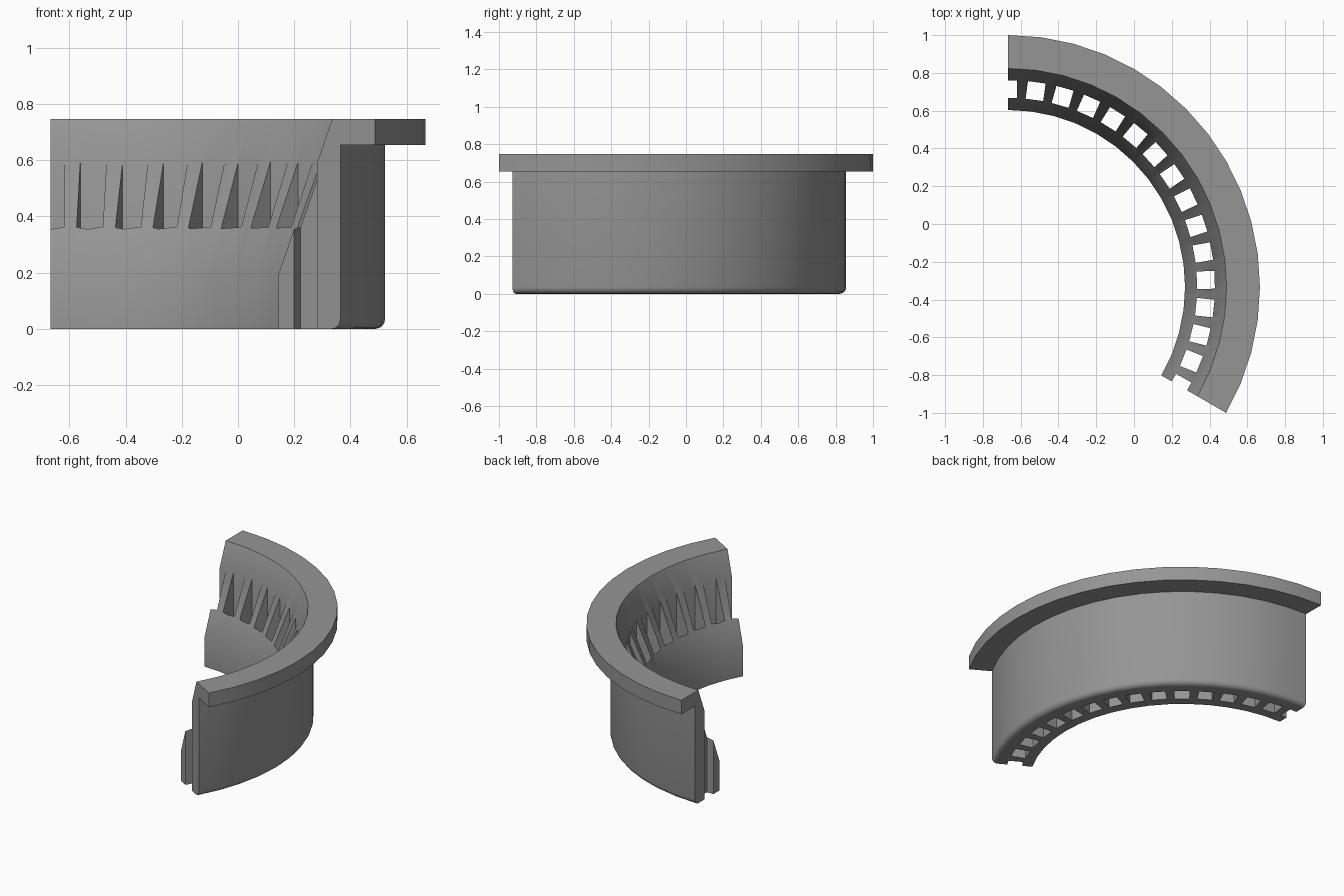
import bpy, bmesh, math
from mathutils import Matrix, Vector

if "Cube" in bpy.data.objects:
    bpy.data.objects.remove(bpy.data.objects["Cube"])

R = 4 / 3                                  # flange radius
CENTRE = Vector((-R / 2, -1 / 3, 0))       # axis of the ring sector
START, SWEEP, STEPS = math.radians(-30), math.radians(120), 16

grey = bpy.data.materials.new("grey")
grey.diffuse_color = (0.3, 0.3, 0.3, 1)
grey.use_nodes = True
grey.node_tree.nodes["Principled BSDF"].inputs["Base Color"].default_value = grey.diffuse_color


def make_object(name, bm):
    bmesh.ops.recalc_face_normals(bm, faces=bm.faces)
    mesh = bpy.data.meshes.new(name)
    bm.to_mesh(mesh)
    bm.free()
    mesh.materials.append(grey)
    ob = bpy.data.objects.new(name, mesh)
    bpy.context.collection.objects.link(ob)
    return ob


# Cross-section (radius, height): rounded lower outer edge, flange, sloped inner face
fillet = 0.035
profile = [(0.937, 0.0)]
for i in range(5):
    a = math.radians(-90 + 22.5 * i)
    profile.append((1.19 - fillet + fillet * math.cos(a), fillet + fillet * math.sin(a)))
profile += [(1.19, 0.654), (R, 0.654), (R, 0.747), (1.157, 0.747), (0.937, 0.197)]

# Ring sector swept around the axis, with capped ends
bm = bmesh.new()
rings = []
for s in range(STEPS + 1):
    a = START + SWEEP * s / STEPS
    rings.append([bm.verts.new(CENTRE + Vector((r * math.cos(a), r * math.sin(a), z)))
                  for r, z in profile])
n = len(profile)
for r0, r1 in zip(rings, rings[1:]):
    for i in range(n):
        j = (i + 1) % n
        bm.faces.new((r0[i], r0[j], r1[j], r1[i]))
bm.faces.new(rings[0])
bm.faces.new(rings[-1])
ring = make_object("flanged_ring_sector", bm)

# Vertical slots every 8 degrees, half slots at both ends
bm = bmesh.new()
for k in range(16):
    a = START + SWEEP * k / 15
    m = (Matrix.Translation(CENTRE) @ Matrix.Rotation(a, 4, 'Z')
         @ Matrix.Translation((1.047, 0, 0.3)) @ Matrix.Diagonal((0.094, 0.094, 0.8, 1)))
    bmesh.ops.create_cube(bm, size=1, matrix=m)
cutter = make_object("slot_cutter", bm)
cutter.hide_render = True

mod = ring.modifiers.new("slots", 'BOOLEAN')
mod.operation = 'DIFFERENCE'
mod.solver = 'EXACT'
mod.object = cutter
bpy.context.view_layer.objects.active = ring
ring.select_set(True)
bpy.ops.object.modifier_apply(modifier=mod.name)
bpy.data.objects.remove(cutter)

# Smooth curved faces, sharp edges kept
bpy.ops.object.shade_smooth_by_angle(angle=math.radians(30))
